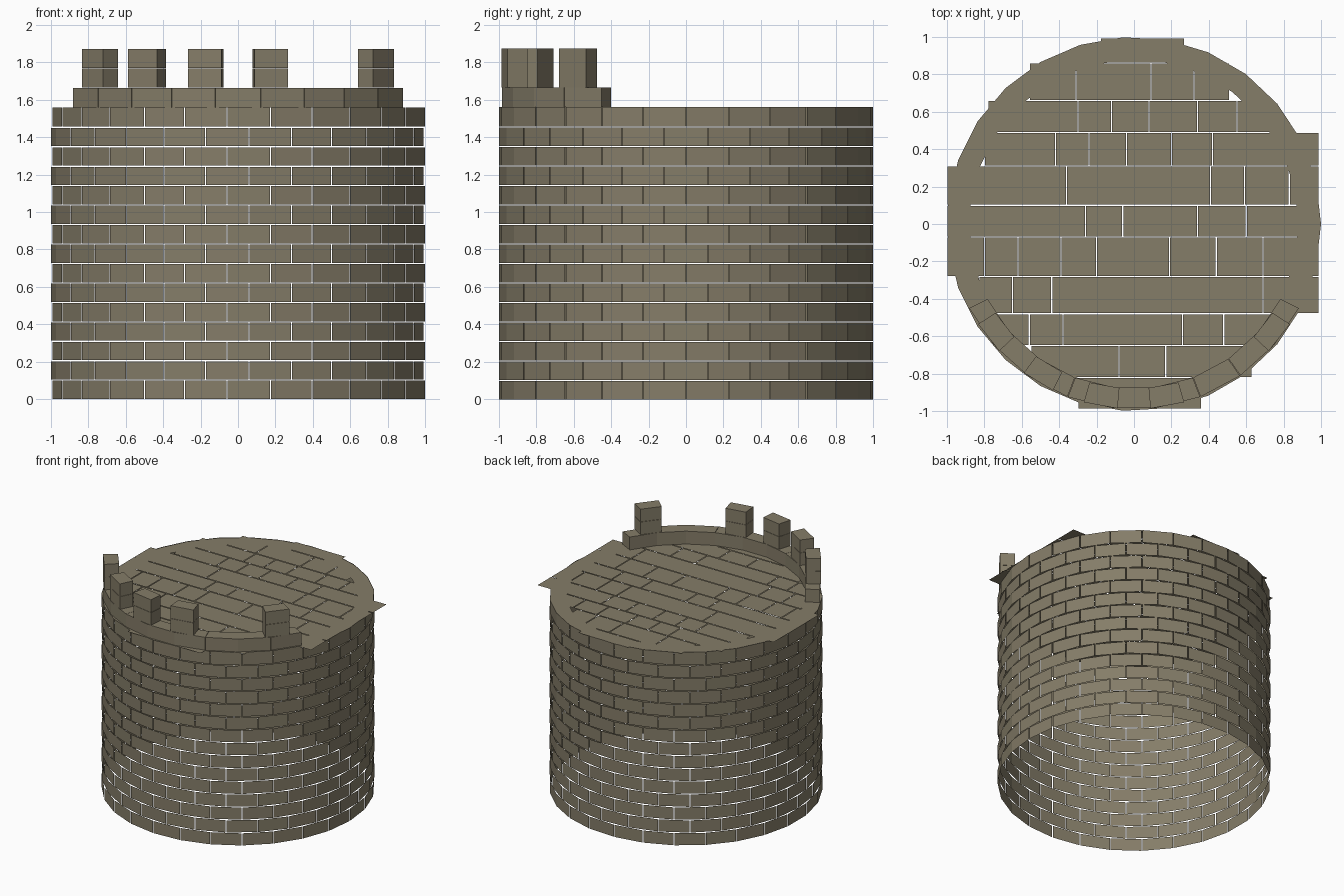
import bpy, bmesh
from math import sin, cos, radians

cube = bpy.data.objects.get("Cube")
if cube:
    bpy.data.objects.remove(cube)

stone = bpy.data.materials.new("weathered_stone")
stone.use_nodes = True
stone.diffuse_color = (0.235, 0.205, 0.14, 1)
bsdf = stone.node_tree.nodes["Principled BSDF"]
bsdf.inputs["Base Color"].default_value = stone.diffuse_color
bsdf.inputs["Roughness"].default_value = 0.9

COURSES, COURSE_H, BRICKS = 15, 0.104, 27
WALL_TOP = COURSES * COURSE_H
OUTER, INNER = 0.99, 0.88
GAP = 0.006


def polar(angle, radius, z):
    """Angle in degrees from the front, growing towards +x."""
    a = radians(angle)
    return (radius * sin(a), -radius * cos(a), z)


def face(bm, points):
    bm.faces.new([bm.verts.new(p) for p in points])


def wedge(bm, a0, a1, z0, z1):
    """Solid block with radial sides."""
    ring = [(a0, OUTER), (a1, OUTER), (a1, INNER), (a0, INNER)]
    low = [bm.verts.new(polar(a, r, z0)) for a, r in ring]
    high = [bm.verts.new(polar(a, r, z1)) for a, r in ring]
    bm.faces.new(low[::-1])
    bm.faces.new(high)
    for i in range(4):
        j = (i + 1) % 4
        bm.faces.new((low[i], low[j], high[j], high[i]))


def finish(bm, name):
    mesh = bpy.data.meshes.new(name)
    bm.to_mesh(mesh)
    bm.free()
    mesh.materials.append(stone)
    obj = bpy.data.objects.new(name, mesh)
    bpy.context.collection.objects.link(obj)


# Round wall: flat thin bricks, alternate courses shifted by half a brick
step = 360 / BRICKS
bm = bmesh.new()
for row in range(COURSES):
    start = 10 + (row % 2) * step / 2
    z0, z1 = row * COURSE_H, (row + 1) * COURSE_H - GAP
    if row == COURSES - 1:
        z1 = WALL_TOP
    for i in range(BRICKS):
        a0 = start + i * step + 0.15
        a1 = start + (i + 1) * step - 0.15
        face(bm, [polar(a0, 1, z0), polar(a1, 1, z0), polar(a1, 1, z1), polar(a0, 1, z1)])
finish(bm, "brick_wall")

# Flat ring closing the top of the wall under the deck
bm = bmesh.new()
for i in range(BRICKS):
    a0, a1 = 10 + i * step, 10 + (i + 1) * step
    z = WALL_TOP - 0.003
    face(bm, [polar(a0, 1, z), polar(a1, 1, z), polar(a1, INNER, z), polar(a0, INNER, z)])
finish(bm, "wall_cap")

# Deck of paving slabs: top y, bottom y, then the slab ends along x
deck_rows = [
    (0.995, 0.86, [-0.18, 0.27]),
    (0.86, 0.66, [-0.56, -0.31, 0.09, 0.32, 0.51]),
    (0.66, 0.49, [-0.78, -0.3, -0.12, 0.08, 0.34, 0.55, 0.74]),
    (0.49, 0.31, [-0.8, -0.42, -0.24, -0.04, 0.2, 0.42, 0.99]),
    (0.31, 0.1, [-1, -0.36, 0.41, 0.59, 0.83, 0.99]),
    (0.1, -0.07, [-1, -0.26, -0.06, 0.34, 0.6, 0.99]),
    (-0.07, -0.28, [-1, -0.8, -0.62, -0.39, -0.2, 0.19, 0.44, 0.69, 0.99]),
    (-0.28, -0.48, [-0.83, -0.65, -0.44, 0.69, 0.99]),
    (-0.48, -0.65, [-0.75, -0.56, -0.38, 0.26, 0.48, 0.75]),
    (-0.65, -0.82, [-0.55, -0.08, 0.17, 0.63]),
    (-0.82, -0.99, [-0.3, 0.36]),
]
bm = bmesh.new()
for y1, y0, ends in deck_rows:
    for x0, x1 in zip(ends, ends[1:]):
        g = GAP / 2
        face(bm, [(x0 + g, y0 + g, WALL_TOP), (x1 - g, y0 + g, WALL_TOP),
                  (x1 - g, y1 - g, WALL_TOP), (x0 + g, y1 - g, WALL_TOP)])
finish(bm, "deck_slabs")

# Low parapet course around the front
bm = bmesh.new()
for i in range(9):
    a = -63 + i * 14
    wedge(bm, a + 0.08, a + 13.92, WALL_TOP, WALL_TOP + COURSE_H)
finish(bm, "parapet")

# Battlements of two stacked blocks, with one missing on the left
bm = bmesh.new()
for slot in (-2.5, -1.5, -0.5, 0.5, 2.5):
    centre = slot * 20.8
    for level in (1, 2):
        z = WALL_TOP + level * COURSE_H
        wedge(bm, centre - 5.3, centre + 5.3, z + 0.002, z + COURSE_H)
finish(bm, "battlements")
